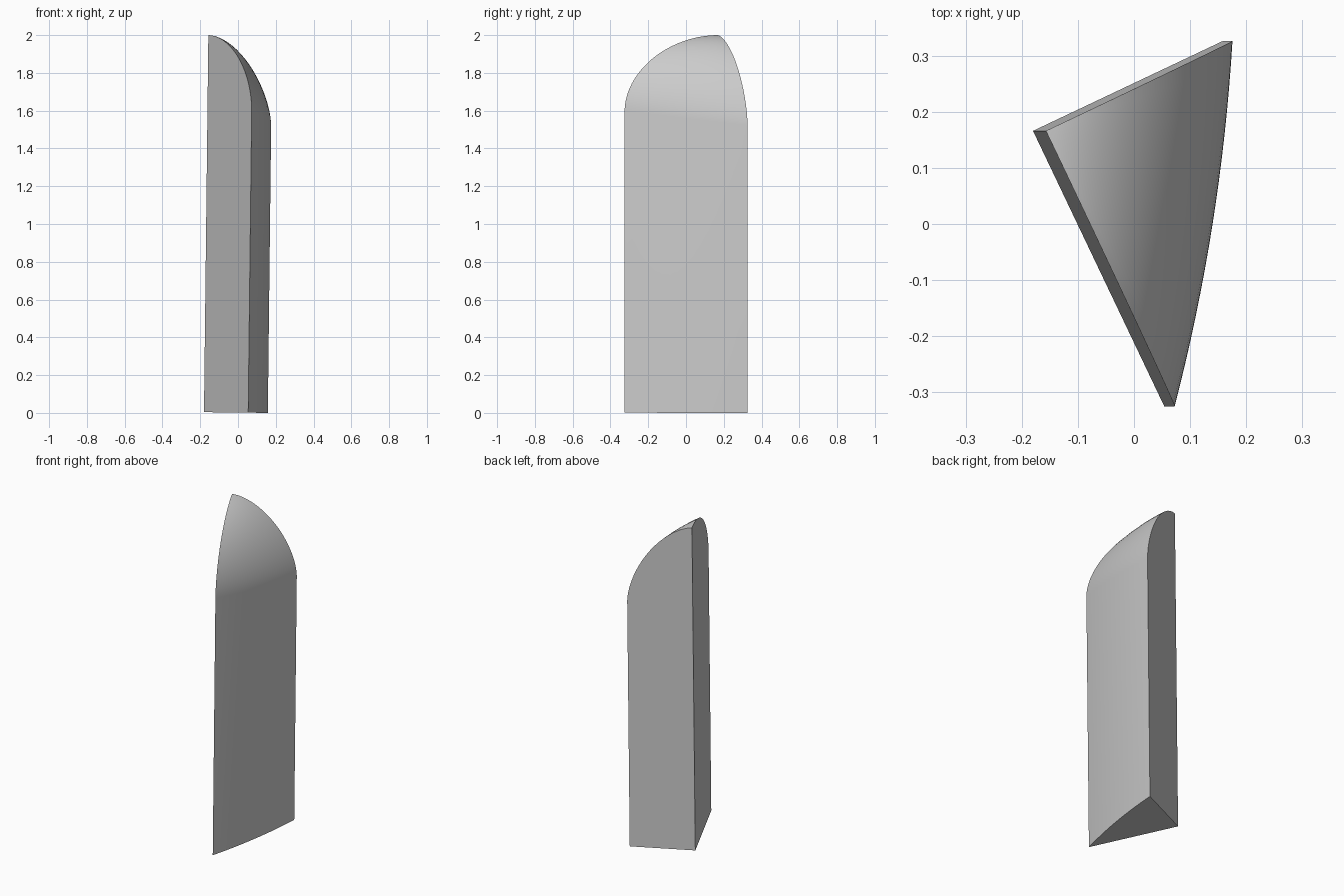
import bpy, bmesh, math
from mathutils import Vector

cube = bpy.data.objects.get("Cube")
if cube:
    bpy.data.objects.remove(cube, do_unlink=True)

stone = bpy.data.materials.new("light_grey")
stone.use_nodes = True
GREY = (0.6, 0.6, 0.6, 1)
stone.diffuse_color = GREY
stone.node_tree.nodes["Principled BSDF"].inputs["Base Color"].default_value = GREY

# Footprint: a square inner corner and two outer corners joined by a shallow arc
INNER = Vector((-0.18, 0.166))
FRONT = Vector((0.054, -0.325))
BACK = Vector((0.158, 0.326))
BULGE = Vector((0.987, -0.16)) * 0.016
HEIGHT, LEAN = 2.0, 0.0115
COLS, ROWS = 16, 20


def mix(a, b, t):
    return a + (b - a) * t


def lean(p, z):
    """Tip the whole wedge very slightly towards +x."""
    return (p.x + LEAN * z, p.y, z - LEAN * (p.x - BACK.x) * (1 - z / HEIGHT))


bm = bmesh.new()
peak = bm.verts.new(lean(INNER, HEIGHT))
corner = bm.verts.new(lean(INNER, 0))

# Each column runs from the peak, over the dome, down the outer wall
columns = []
for i in range(COLS + 1):
    t = i / COLS
    rim = mix(FRONT, BACK, t) + BULGE * 4 * t * (1 - t)
    shoulder = mix(1.6, 1.52, t)
    power = 2 / mix(1.9, 1.65, t)
    column = [peak]
    for j in range(1, ROWS + 1):
        a = math.pi / 2 * j / ROWS
        u = math.sin(a) ** power
        rise = max(math.cos(a), 0) ** power
        column.append(bm.verts.new(lean(mix(INNER, rim, u), mix(shoulder, HEIGHT, rise))))
    column.append(bm.verts.new(lean(rim, 0)))
    columns.append(column)

# Dome and outer wall
for left, right in zip(columns, columns[1:]):
    bm.faces.new((peak, left[1], right[1]))
    for j in range(1, ROWS + 1):
        bm.faces.new((left[j], left[j + 1], right[j + 1], right[j]))

# Two flat cut sides and the base
bm.faces.new([corner] + columns[0][::-1])
bm.faces.new([corner] + columns[-1])
bm.faces.new([corner] + [c[-1] for c in columns])
bmesh.ops.recalc_face_normals(bm, faces=bm.faces)

mesh = bpy.data.meshes.new("domed_wedge")
bm.to_mesh(mesh)
bm.free()
mesh.materials.append(stone)
wedge = bpy.data.objects.new("domed_wedge", mesh)
bpy.context.collection.objects.link(wedge)

bpy.ops.object.select_all(action="DESELECT")
wedge.select_set(True)
bpy.context.view_layer.objects.active = wedge
bpy.ops.object.shade_smooth_by_angle(angle=math.radians(30))
